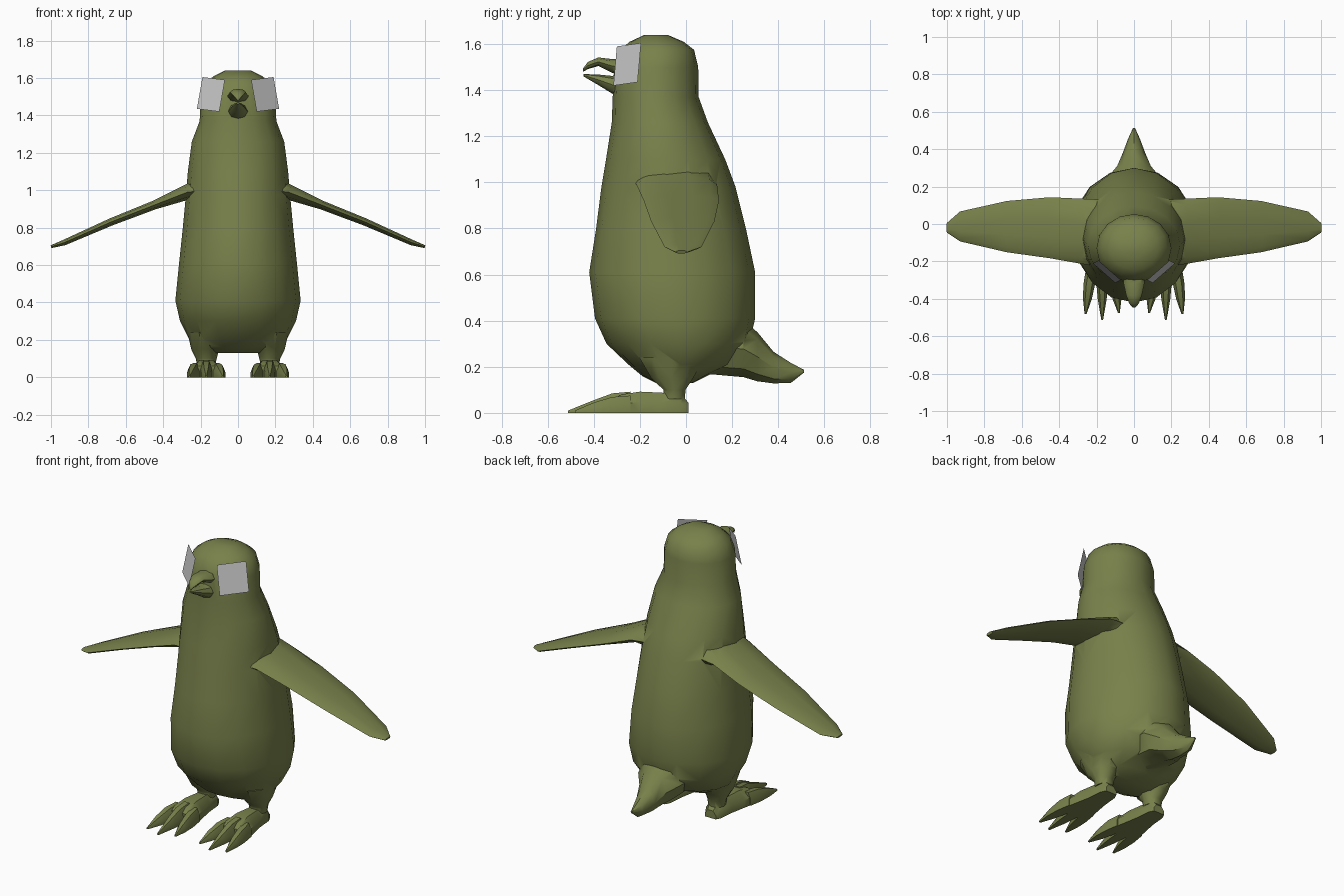
import bpy, bmesh, math
from mathutils import Vector as V

olive = bpy.data.materials.new("olive")
olive.diffuse_color = (0.19, 0.22, 0.07, 1)


def ring(c, u, v, n):
    return [V(c) + V(u) * math.cos(a) + V(v) * math.sin(a)
            for a in (2 * math.pi * i / n for i in range(n))]


def loft(name, rings):
    bm = bmesh.new()
    vs = [[bm.verts.new(p) for p in r] for r in rings]
    n = len(vs[0])
    for a, b in zip(vs, vs[1:]):
        for i in range(n):
            j = (i + 1) % n
            bm.faces.new((a[i], a[j], b[j], b[i]))
    bm.faces.new(vs[0])
    bm.faces.new(vs[-1])
    bmesh.ops.recalc_face_normals(bm, faces=bm.faces)
    me = bpy.data.meshes.new(name)
    bm.to_mesh(me)
    bm.free()
    me.materials.append(olive)
    ob = bpy.data.objects.new(name, me)
    bpy.context.collection.objects.link(ob)
    return ob


def loft_y(name, stations, n=8):
    """Stations: y, top z, bottom z, half width."""
    return loft(name, [ring((0, y, (t + b) / 2), (w, 0, 0), (0, 0, (t - b) / 2), n)
                       for y, t, b, w in stations])


def loft_flat(name, stations):
    """Flat-bottomed section. Stations: y, centre x, half width, height."""
    prof = [(-1, 0), (-1, .5), (-.5, 1), (.5, 1), (1, .5), (1, 0)]
    return loft(name, [[V((x + w * p, y, h * q)) for p, q in prof]
                       for y, x, w, h in stations])


# Body: z, front y, back y, half width
body_rows = [
    (0.13, -0.13, 0.03, 0.15), (0.16, -0.19, 0.09, 0.21), (0.21, -0.25, 0.20, 0.265),
    (0.30, -0.345, 0.275, 0.31), (0.41, -0.395, 0.30, 0.335), (0.61, -0.42, 0.30, 0.315),
    (0.80, -0.39, 0.26, 0.295), (0.98, -0.367, 0.215, 0.278), (1.10, -0.347, 0.17, 0.268),
    (1.26, -0.322, 0.095, 0.247), (1.37, -0.318, 0.055, 0.205), (1.50, -0.312, 0.053, 0.20),
    (1.575, -0.285, 0.035, 0.175), (1.61, -0.245, -0.01, 0.13), (1.64, -0.18, -0.08, 0.07)]
body = loft("body", [ring((0, (f + b) / 2, z), (w, 0, 0), (0, (b - f) / 2, 0), 16)
                     for z, f, b, w in body_rows])

parts = []
# Tail
parts.append(loft_y("tail", [
    (0.08, 0.40, 0.17, 0.15), (0.25, 0.40, 0.155, 0.14), (0.31, 0.35, 0.137, 0.09),
    (0.38, 0.265, 0.128, 0.06), (0.455, 0.217, 0.13, 0.032), (0.512, 0.187, 0.175, 0.006)]))
# Beak, upper and lower
parts.append(loft_y("upper_beak", [
    (-0.26, 1.54, 1.455, 0.06), (-0.32, 1.535, 1.475, 0.055), (-0.38, 1.542, 1.505, 0.042),
    (-0.425, 1.523, 1.492, 0.026), (-0.446, 1.495, 1.48, 0.008)]))
parts.append(loft_y("lower_beak", [
    (-0.26, 1.48, 1.36, 0.06), (-0.32, 1.462, 1.385, 0.05), (-0.38, 1.468, 1.422, 0.033),
    (-0.445, 1.47, 1.46, 0.008)]))

for s, side in ((-1, "right"), (1, "left")):
    # Wing: x, z, centre y, half chord, half thickness
    wing = [(0.16, 1.00, -0.05, 0.18, 0.09), (0.27, 0.99, -0.04, 0.175, 0.043),
            (0.45, 0.92, -0.02, 0.163, 0.025), (0.68, 0.83, -0.014, 0.137, 0.021),
            (0.93, 0.72, -0.013, 0.08, 0.016), (1.0, 0.698, -0.02, 0.026, 0.008)]
    parts.append(loft(side + "_wing", [
        ring((s * x, y, z), (0, c, 0), (s * t * 0.39, 0, t * 0.92), 10)
        for x, z, y, c, t in wing]))
    # Leg: z, centre x, centre y, half width, half depth
    leg = [(0.06, 0.17, -0.05, 0.048, 0.048), (0.10, 0.17, -0.05, 0.056, 0.05),
           (0.15, 0.175, -0.06, 0.075, 0.095), (0.24, 0.18, -0.06, 0.09, 0.15)]
    parts.append(loft(side + "_leg", [ring((s * x, y, z), (w, 0, 0), (0, d, 0), 10)
                                      for z, x, y, w, d in leg]))
    # Foot and its three toes
    parts.append(loft_flat(side + "_foot", [
        (0.01, s * 0.168, 0.035, 0.045), (-0.02, s * 0.168, 0.05, 0.08),
        (-0.11, s * 0.168, 0.058, 0.088), (-0.20, s * 0.169, 0.075, 0.092),
        (-0.28, s * 0.17, 0.09, 0.08), (-0.315, s * 0.17, 0.085, 0.06)]))
    for o, tip in ((-1, -0.475), (0, -0.512), (1, -0.482)):
        k = 0.075 if o else 0.092
        parts.append(loft_flat(side + "_toe", [
            (-0.24, s * (0.17 + o * 0.055), 0.032, k),
            (-0.32, s * (0.17 + o * 0.069), 0.031, k * 0.92),
            (-0.40, s * (0.17 + o * 0.079), 0.024, k * 0.6),
            (tip, s * (0.17 + o * 0.089), 0.005, 0.01)]))

# Merge every part into one skin
bpy.context.view_layer.objects.active = body
for p in parts:
    m = body.modifiers.new("union", 'BOOLEAN')
    m.operation, m.solver, m.object = 'UNION', 'EXACT', p
    bpy.ops.object.modifier_apply(modifier=m.name)
    bpy.data.objects.remove(p)
body.select_set(True)
bpy.ops.object.shade_smooth_by_angle(angle=math.radians(40))

# Eyes: flat grey cards beside the beak
for s, side in ((-1, "right"), (1, "left")):
    me = bpy.data.meshes.new(side + "_eye")
    pts = [(0.07, -0.30, 1.59), (0.19, -0.195, 1.605), (0.22, -0.21, 1.435), (0.10, -0.315, 1.42)]
    me.from_pydata([(s * x, y, z) for x, y, z in pts], [], [(0, 1, 2, 3)[::-s]])
    bpy.context.collection.objects.link(bpy.data.objects.new(side + "_eye", me))
